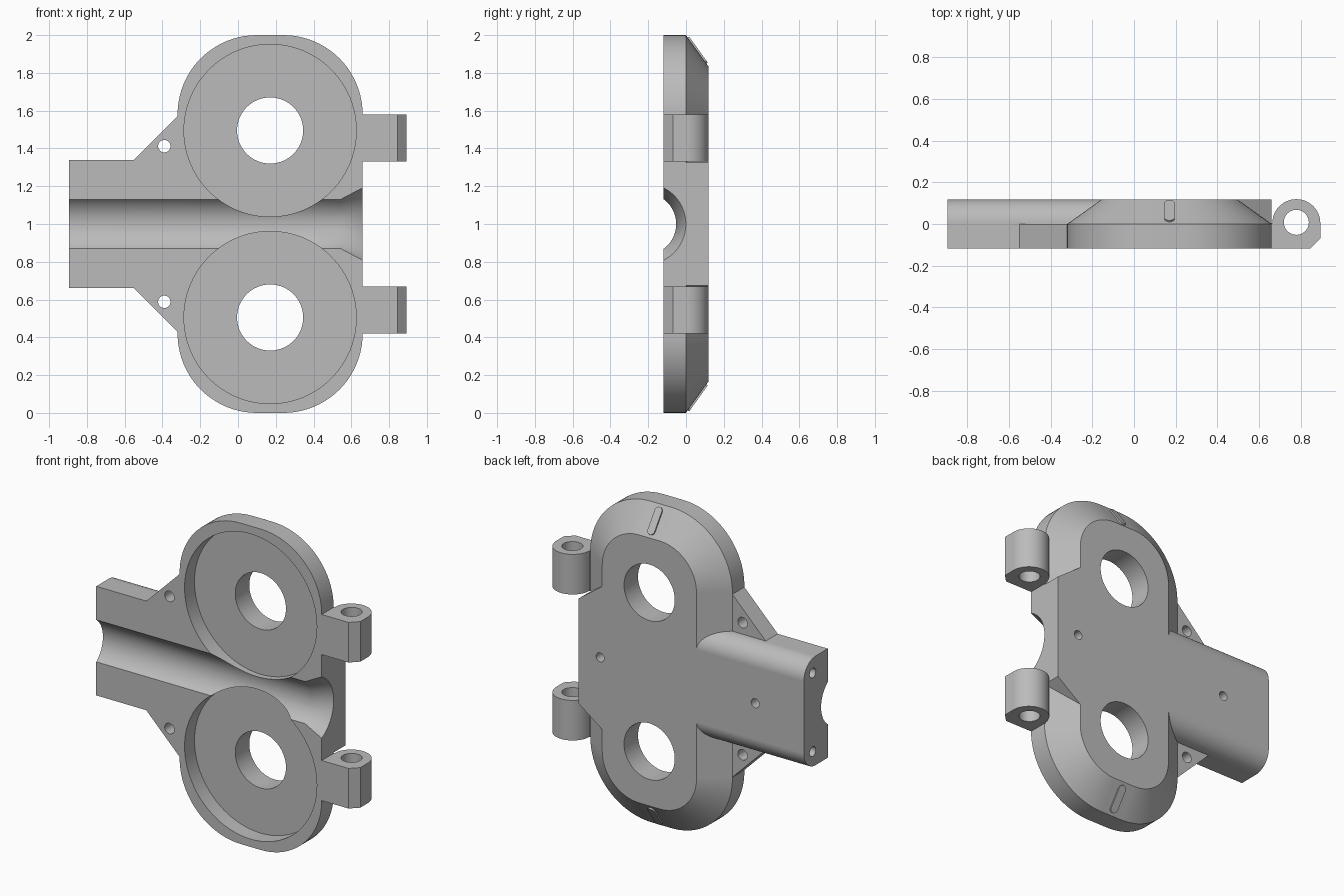
import bpy
import bmesh
from math import cos, sin, pi, radians, atan2
from mathutils import Matrix

old = bpy.data.objects.get("Cube")
if old:
    bpy.data.objects.remove(old, do_unlink=True)

grey = bpy.data.materials.new("plain grey")
grey.use_nodes = True
GREY = (0.5, 0.5, 0.5, 1)
grey.diffuse_color = GREY
grey.node_tree.nodes["Principled BSDF"].inputs["Base Color"].default_value = GREY

D = 0.118            # half thickness
CX = 0.17            # centre of the two lobes
SIDES = (1, -1)      # upper and lower half
LOBE_Z = 0.495       # lobe centre above and below the middle


def arc(cx, cy, r, a0, a1, n):
    return [(cx + r * cos(radians(a0 + (a1 - a0) * i / n)),
             cy + r * sin(radians(a0 + (a1 - a0) * i / n))) for i in range(n + 1)]


def circle(cx, cy, r, n=48):
    return arc(cx, cy, r, 0, 360, n)[:-1]


def loft(name, axis, rings):
    """Closed solid through (position along axis, outline) rings."""
    place = {"x": lambda p, t: (t, p[0], p[1]),
             "y": lambda p, t: (p[0], t, p[1]),
             "z": lambda p, t: (p[0], p[1], t)}[axis]
    bm = bmesh.new()
    loops = [[bm.verts.new(place(p, t)) for p in pts] for t, pts in rings]
    n = len(loops[0])
    for a, b in zip(loops, loops[1:]):
        for i in range(n):
            j = (i + 1) % n
            bm.faces.new((a[i], a[j], b[j], b[i]))
    bm.faces.new(loops[0])
    bm.faces.new(loops[-1])
    bmesh.ops.recalc_face_normals(bm, faces=bm.faces)
    mesh = bpy.data.meshes.new(name)
    bm.to_mesh(mesh)
    bm.free()
    mesh.materials.append(grey)
    ob = bpy.data.objects.new(name, mesh)
    bpy.context.collection.objects.link(ob)
    return ob


def prism(name, axis, pts, t0, t1):
    return loft(name, axis, [(t0, pts), (t1, pts)])


def activate(ob):
    bpy.ops.object.select_all(action="DESELECT")
    ob.select_set(True)
    bpy.context.view_layer.objects.active = ob


def combine(target, tool, operation):
    activate(target)
    mod = target.modifiers.new(operation, "BOOLEAN")
    mod.operation = operation
    mod.solver = "EXACT"
    mod.object = tool
    bpy.ops.object.modifier_apply(modifier=mod.name)
    bpy.data.objects.remove(tool, do_unlink=True)


def smooth(ob):
    activate(ob)
    bpy.ops.object.shade_smooth_by_angle(angle=radians(25))
    mod = ob.modifiers.new("flat faces", "WEIGHTED_NORMAL")
    mod.keep_sharp = True


def body_outline(inset):
    w, h, r = 0.49 - inset, 1 - inset, 0.42 - inset
    pts = []
    for k, (sx, sz) in enumerate(((1, 1), (-1, 1), (-1, -1), (1, -1))):
        pts += arc(CX + sx * (w - r), 1 + sz * (h - r), r, 90 * k, 90 * k + 90, 20)
    return pts


# Long rounded body with a sloped back rim
housing = loft("housing", "y", [(-D, body_outline(0)), (0, body_outline(0)),
                                (D, body_outline(0.165))])
adds, cuts = [], []

# Neck with rounded back edges
r = 0.115
neck = ([(-D, 0.66), (-D, 1.34)] + arc(D - r, 1.34 - r, r, 90, 0, 12)
        + arc(D - r, 0.66 + r, r, 0, -90, 12))
adds.append(prism("neck", "x", neck, -0.895, CX))

# Full-thickness block between the hinge lugs
block = [(CX, 0.55), (0.49, 0.55), (0.66, 0.675), (0.66, 1.325), (0.49, 1.45), (CX, 1.45)]
adds.append(prism("hinge_block", "y", block, -D, D))

for s in SIDES:
    # Gusset plate beside the neck
    gusset = [(-0.55, 1 + s * 0.34), (-0.32, 1 + s * 0.57), (-0.1, 1 + s * 0.57),
              (-0.1, 1 + s * 0.2), (-0.55, 1 + s * 0.2)]
    adds.append(prism("gusset", "y", gusset, -D, 0))
    cuts.append(prism("gusset_hole", "y", circle(-0.39, 1 + s * 0.412, 0.033, 24), -1, 1))

    # Hinge lug with pin hole
    lug = ([(0.5, -D), (0.845, -D), (0.893, -0.07)]
           + arc(0.778, 0.004, 0.115, 0, 180, 28) + [(0.5, 0.004)])
    z0, z1 = 1 + s * 0.33, 1 + s * 0.58
    adds.append(prism("hinge_lug", "z", lug, z0, z1))
    cuts.append(prism("pin_hole", "z", circle(0.778, 0.008, 0.06, 32),
                      z0 - s * 0.02, z1 + s * 0.02))

    # Round pocket and through hole in each lobe
    z = 1 + s * LOBE_Z
    cuts.append(prism("pocket", "y", circle(CX, z, 0.456, 96), -0.3, -0.02))
    cuts.append(prism("lobe_hole", "y", circle(CX, z, 0.175, 64), -0.4, 0.4))

    # Blind holes in the neck end
    cuts.append(prism("end_hole", "x", circle(0.03, 1 + s * 0.245, 0.03, 24), -1, -0.8))

# Shallow channel with a flared mouth
cuts.append(loft("channel", "x", [(x, circle(-0.215, 1, rad, 96)) for x, rad in
                                  ((-1, 0.163), (0.545, 0.163), (0.72, 0.241))]))

# Blind holes in the back
for x in (0.51, -0.56):
    cuts.append(prism("back_hole", "y", circle(x, 1, 0.028, 24), 0.04, 0.3))

for part in adds:
    combine(housing, part, "UNION")
for part in cuts:
    combine(housing, part, "DIFFERENCE")
smooth(housing)

# Raised slot-shaped marks on the sloped rim
tilt = atan2(0.165, D)
for s, label in zip(SIDES, ("upper", "lower")):
    capsule = arc(0, 0.06, 0.024, 0, 180, 12) + arc(0, -0.06, 0.024, 180, 360, 12)
    mark = prism(label + "_rim_mark", "z", capsule, -0.01, 0.009)
    place = (Matrix.Translation((CX, D / 2, 1 - 0.165 / 2))
             @ Matrix.Rotation(-tilt, 4, "X") @ Matrix.Translation((0, 0, 0)))
    mark.data.transform(place)
    if s < 0:
        mark.data.transform(Matrix.Scale(-1, 4, (0, 0, 1)))
        mark.data.flip_normals()
    mark.data.transform(Matrix.Translation((0, 0, 1)))
    smooth(mark)
